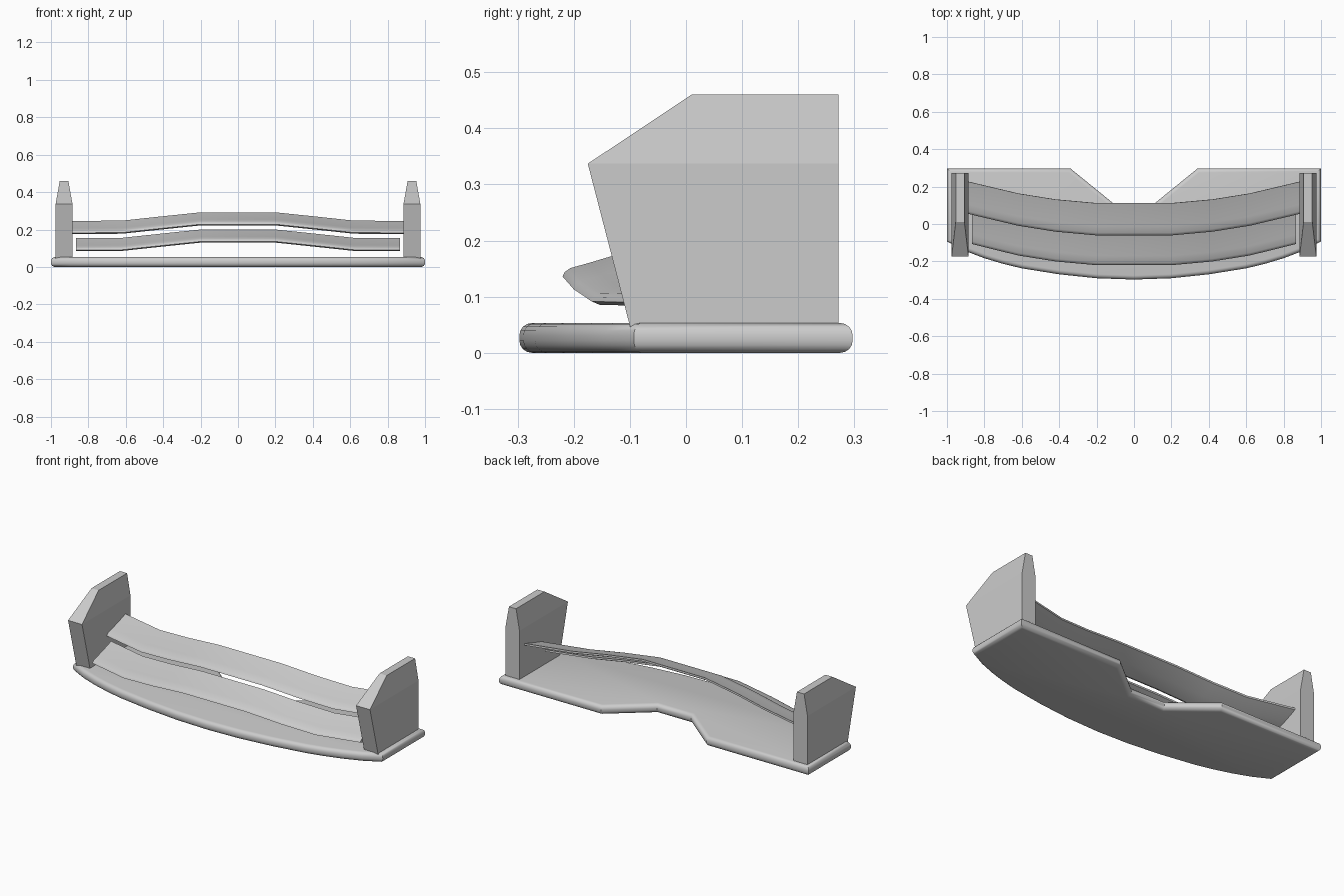
import bpy, bmesh, math

if "Cube" in bpy.data.objects:
    bpy.data.objects.remove(bpy.data.objects["Cube"])

grey = bpy.data.materials.new("light grey")
grey.diffuse_color = (0.6, 0.6, 0.6, 1)
grey.use_nodes = True
grey.node_tree.nodes["Principled BSDF"].inputs["Base Color"].default_value = grey.diffuse_color


def finish(name, bm, smooth=None):
    bmesh.ops.recalc_face_normals(bm, faces=bm.faces)
    mesh = bpy.data.meshes.new(name)
    bm.to_mesh(mesh)
    bm.free()
    mesh.materials.append(grey)
    ob = bpy.data.objects.new(name, mesh)
    bpy.context.collection.objects.link(ob)
    if smooth:
        bpy.ops.object.select_all(action='DESELECT')
        ob.select_set(True)
        bpy.context.view_layer.objects.active = ob
        bpy.ops.object.shade_smooth_by_angle(angle=math.radians(smooth))
    return ob


def loft(name, rings, smooth=None):
    """Skin a list of equal-length closed rings and cap both ends."""
    bm = bmesh.new()
    vs = [[bm.verts.new(p) for p in r] for r in rings]
    n = len(rings[0])
    for a, b in zip(vs, vs[1:]):
        for i in range(n):
            j = (i + 1) % n
            bm.faces.new((a[i], a[j], b[j], b[i]))
    bm.faces.new(vs[0])
    bm.faces.new(vs[-1])
    return finish(name, bm, smooth)


# Base plate: curved front, notched back, rounded rim
half = [(0.11, 0.11), (0.34, 0.297), (1.0, 0.297), (1.0, -0.093),
        (0.9, -0.145), (0.8, -0.183), (0.7, -0.213), (0.6, -0.237),
        (0.4, -0.269), (0.2, -0.29)]
outline = half + [(0, -0.297)] + [(-x, y) for x, y in reversed(half)]
bm = bmesh.new()
low = [bm.verts.new((x, y, 0)) for x, y in outline]
high = [bm.verts.new((x, y, 0.053)) for x, y in outline]
n = len(outline)
for i in range(n):
    j = (i + 1) % n
    bm.faces.new((low[i], low[j], high[j], high[i]))
bm.faces.new(low)
bm.faces.new(high)
bmesh.ops.recalc_face_normals(bm, faces=bm.faces)
rim = [e for e in bm.edges if abs(e.verts[0].co.z - e.verts[1].co.z) < 1e-4]
bmesh.ops.bevel(bm, geom=rim, offset=0.022, offset_type='OFFSET', segments=4,
                profile=0.5, affect='EDGES')
finish("base_plate", bm, 35)

# End plates: slanted front, tapered top (z, half width, front y)
for side, label in ((-1, "left"), (1, "right")):
    rings = []
    for z, w, y in ((0.04, 0.045, -0.098), (0.337, 0.045, -0.175), (0.46, 0.023, 0.01)):
        cx = side * 0.93
        rings.append([(cx - w, y, z), (cx + w, y, z), (cx + w, 0.272, z), (cx - w, 0.272, z)])
    loft(label + "_end_plate", rings)

# Wing elements: one inclined section swept back and dropped towards the tips
section = [(0, 0.006), (0.004, 0.014), (0.014, 0.021), (0.05, 0.031), (0.09, 0.043),
           (0.135, 0.057), (0.172, 0.07), (0.173, 0.059), (0.135, 0.041),
           (0.09, 0.023), (0.05, 0.008), (0.014, 0.0)]


def wing(name, front, base, tip):
    # (x, sweep back, drop)
    path = [(0.2, 0.002, 0.0), (0.42, 0.022, 0.023), (0.62, 0.054, 0.0445), (tip, 0.118 * tip / 0.89, 0.046)]
    stations = [(-x, s, d) for x, s, d in reversed(path)] + path
    loft(name, [[(x, front + s + dy, base - d + dz) for dy, dz in section]
                for x, s, d in stations], 35)


wing("upper_wing", -0.063, 0.222, 0.89)
wing("lower_wing", -0.222, 0.13, 0.865)
